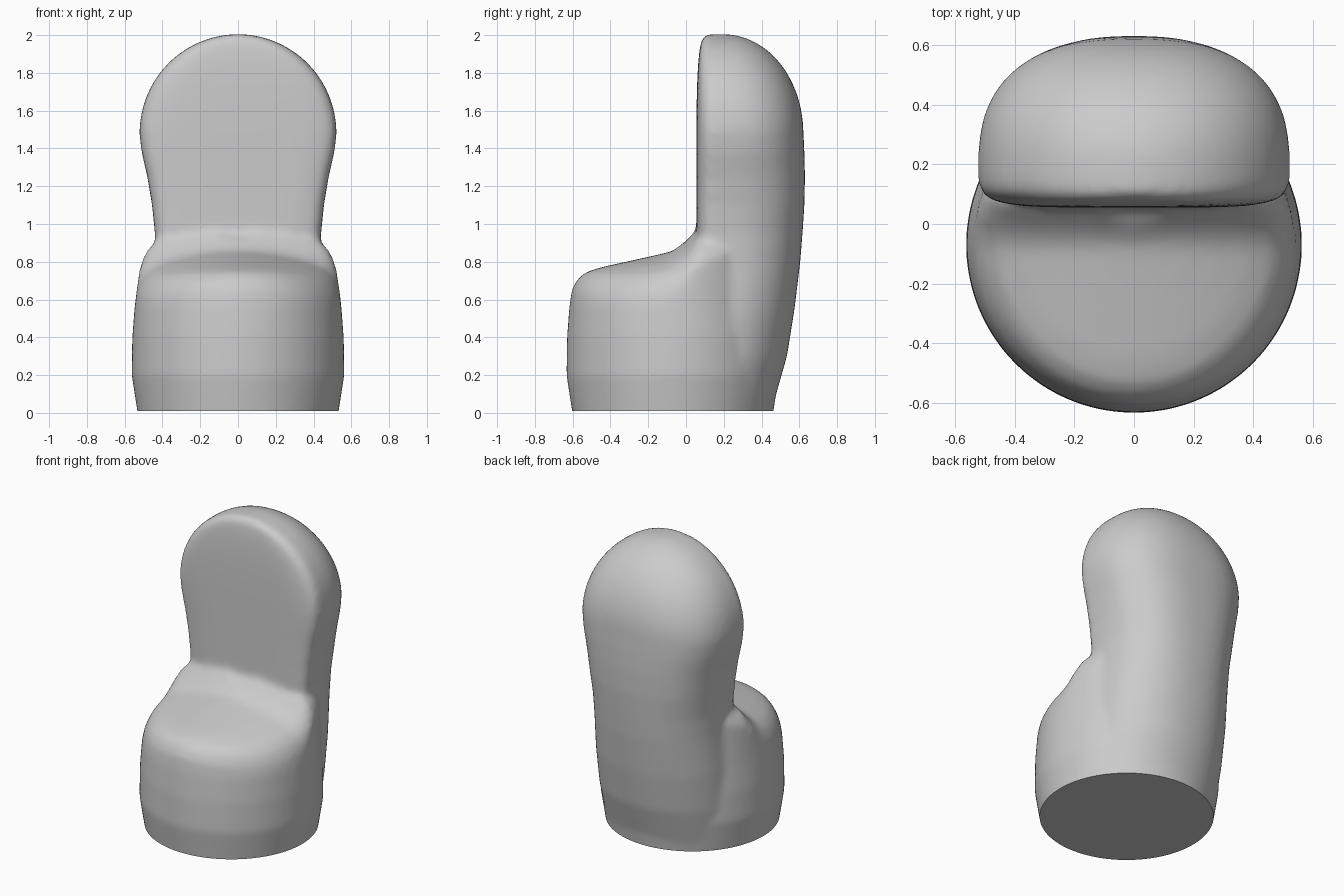
import bpy, bmesh
from math import sin, cos, pi, radians

if "Cube" in bpy.data.objects:
    bpy.data.objects.remove(bpy.data.objects["Cube"])

SEG = 64

upholstery = bpy.data.materials.new("plain grey")
upholstery.use_nodes = True
GREY = (0.6, 0.6, 0.6, 1)
upholstery.diffuse_color = GREY
upholstery.node_tree.nodes["Principled BSDF"].inputs["Base Color"].default_value = GREY


def loft(name, rings):
    """Skin a stack of closed rings, capped at both ends."""
    bm = bmesh.new()
    loops = [[bm.verts.new(p) for p in ring] for ring in rings]
    for low, high in zip(loops, loops[1:]):
        for i in range(SEG):
            j = (i + 1) % SEG
            bm.faces.new((low[i], low[j], high[j], high[i]))
    bm.faces.new(loops[0][::-1])
    bm.faces.new(loops[-1])
    mesh = bpy.data.meshes.new(name)
    bm.to_mesh(mesh)
    bm.free()
    obj = bpy.data.objects.new(name, mesh)
    bpy.context.collection.objects.link(obj)
    return obj


def power(v, n):
    return abs(v) ** (2 / n) * (1 if v >= 0 else -1)


def back_ring(z, width, middle, front, rear, n):
    """Flat-fronted, round-backed outline."""
    ring = []
    for i in range(SEG):
        a = 2 * pi * (i + 0.5) / SEG
        depth, e = (rear, n) if sin(a) > 0 else (front, 5)
        ring.append((width * power(cos(a), e), middle + depth * power(sin(a), e), z))
    return ring


def seat_top(x, y):
    """Sloping crowned cushion that sweeps up into the backrest."""
    sweep = min(0.1, 4 * max(0, y + 0.1) ** 2)
    return 0.76 + 0.22 * (y + 0.5) - 0.4 * x * x + sweep


# Seat drum: side rings, then rings lying on the cushion surface
circle = [(cos(2 * pi * i / SEG), sin(2 * pi * i / SEG)) for i in range(SEG)]
rings = []
for z, r in ((-0.1, 0.515), (0.02, 0.535), (0.2, 0.563), (0.4, 0.56), (0.56, 0.548)):
    rings.append([(r * c, r * s - 0.07, z) for c, s in circle])
for r, drop in ((0.535, 0.085), (0.505, 0.035), (0.46, 0.008), (0.38, 0),
                (0.28, 0), (0.18, 0), (0.08, 0), (0.01, 0)):
    ring = [(r * c, r * s - 0.07) for c, s in circle]
    rings.append([(x, y, seat_top(x, y) - drop) for x, y in ring])
seat = loft("seat", rings)

# Backrest: leaning column topped by a half dome
rings = [back_ring(*level) for level in (
    (-0.1, 0.45, 0.1, 0.1, 0.32, 2), (0.02, 0.46, 0.1, 0.1, 0.355, 2),
    (0.3, 0.465, 0.14, 0.1, 0.395, 2.1), (0.55, 0.455, 0.18, 0.12, 0.395, 2.2),
    (0.8, 0.44, 0.2, 0.145, 0.405, 2.3), (0.95, 0.44, 0.2, 0.145, 0.417, 2.4),
    (1.1, 0.455, 0.2, 0.145, 0.427, 2.5), (1.25, 0.48, 0.2, 0.145, 0.43, 2.5),
    (1.38, 0.51, 0.2, 0.145, 0.427, 2.5))]
for k in range(15):
    t = pi / 2 * min(k / 14, 0.985)
    rings.append(back_ring(1.48 + 0.525 * sin(t), 0.522 * cos(t), 0.2,
                           0.145 * cos(t) ** 0.2, 0.422 * cos(t), 2.5 - 0.4 * sin(t)))
back = loft("backrest_helper", rings)
back.hide_render = True

# Fuse both volumes and soften the joint
union = seat.modifiers.new("union", "BOOLEAN")
union.operation = "UNION"
union.solver = "EXACT"
union.object = back
remesh = seat.modifiers.new("remesh", "REMESH")
remesh.mode = "VOXEL"
remesh.voxel_size = 0.02
soften = seat.modifiers.new("soften", "SMOOTH")
soften.factor = 0.5
soften.iterations = 8

bpy.context.view_layer.update()
evaluated = seat.evaluated_get(bpy.context.evaluated_depsgraph_get())
mesh = bpy.data.meshes.new_from_object(evaluated)
bpy.data.objects.remove(back)
bpy.data.objects.remove(seat)

# Trim the underside flat and close it
bm = bmesh.new()
bm.from_mesh(mesh)
bmesh.ops.bisect_plane(bm, geom=bm.verts[:] + bm.edges[:] + bm.faces[:],
                       plane_co=(0, 0, 0.01), plane_no=(0, 0, 1), clear_inner=True)
bmesh.ops.holes_fill(bm, edges=[e for e in bm.edges if e.is_boundary], sides=0)
bm.to_mesh(mesh)
bm.free()
mesh.materials.clear()
mesh.materials.append(upholstery)
armchair = bpy.data.objects.new("armchair", mesh)
bpy.context.collection.objects.link(armchair)
bpy.ops.object.select_all(action="DESELECT")
armchair.select_set(True)
bpy.context.view_layer.objects.active = armchair
bpy.ops.object.shade_smooth_by_angle(angle=radians(40))
